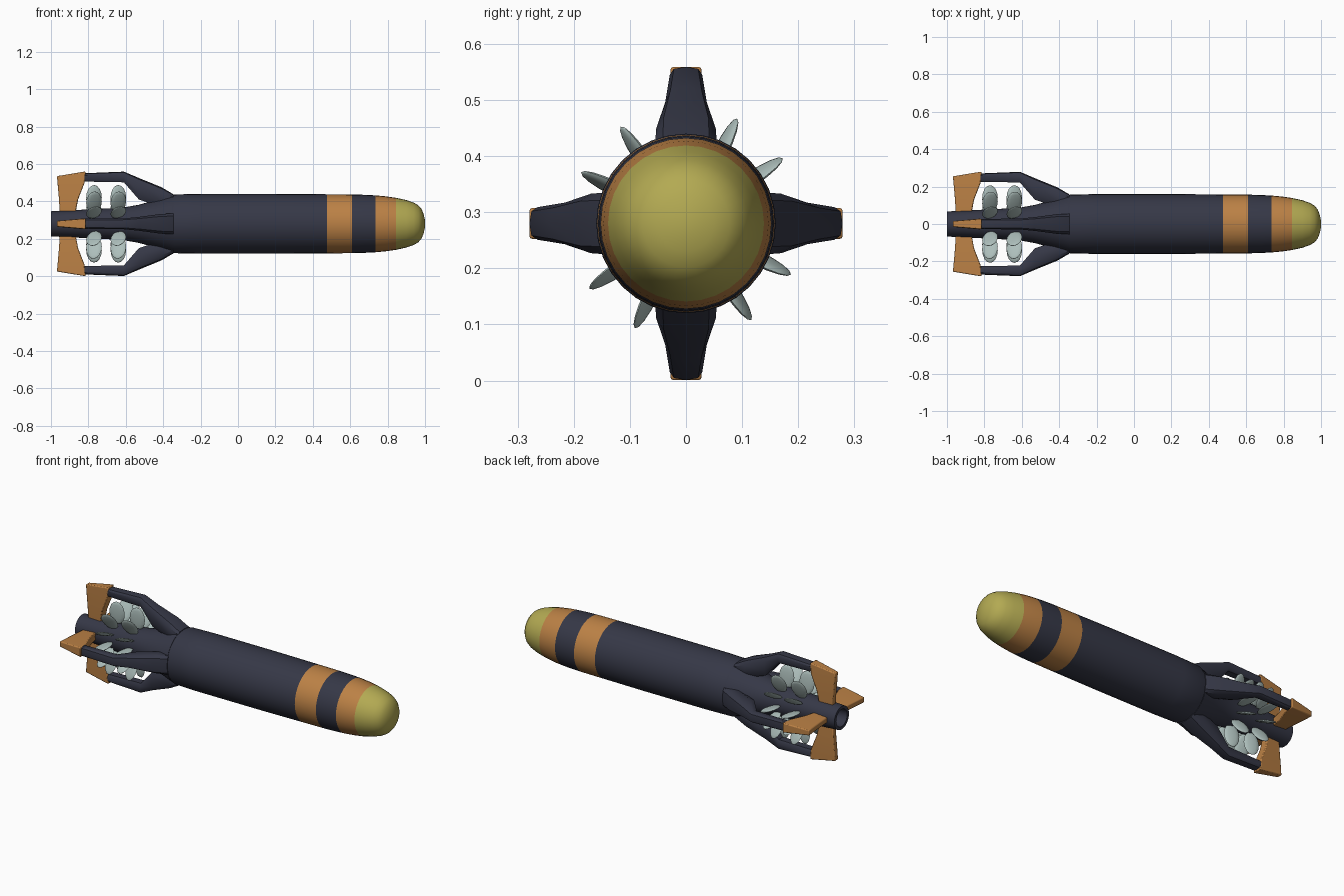
import bpy, bmesh
from math import sin, cos, pi, radians
from mathutils import Matrix, Vector

if "Cube" in bpy.data.objects:
    bpy.data.objects.remove(bpy.data.objects["Cube"])

CZ = 0.28  # height of the long axis


def material(name, rgb):
    m = bpy.data.materials.new(name)
    m.diffuse_color = (*rgb, 1)
    m.use_nodes = True
    m.node_tree.nodes["Principled BSDF"].inputs["Base Color"].default_value = m.diffuse_color
    return m


DARK = material("dark_navy", (0.036, 0.039, 0.062))
ORANGE = material("orange", (0.50, 0.22, 0.06))
YELLOW = material("yellow", (0.45, 0.40, 0.085))
PALE = material("pale_metal", (0.42, 0.52, 0.50))


def make(name, bm, mat, angle=30):
    bmesh.ops.recalc_face_normals(bm, faces=bm.faces)
    me = bpy.data.meshes.new(name)
    bm.to_mesh(me)
    bm.free()
    me.materials.append(mat)
    ob = bpy.data.objects.new(name, me)
    bpy.context.collection.objects.link(ob)
    bpy.ops.object.select_all(action='DESELECT')
    ob.select_set(True)
    bpy.context.view_layer.objects.active = ob
    bpy.ops.object.shade_smooth_by_angle(angle=radians(angle))
    return ob


def loft(bm, rings, cap=True):
    loops = [[bm.verts.new(p) for p in r] for r in rings]
    for a, b in zip(loops, loops[1:]):
        for i in range(len(a)):
            j = (i + 1) % len(a)
            bm.faces.new((a[i], a[j], b[j], b[i]))
    if cap:
        bm.faces.new(loops[0])
        bm.faces.new(loops[-1])


def lathe(name, profile, mat, n=32):
    bm = bmesh.new()
    loft(bm, [[(x, r * cos(2 * pi * i / n), CZ + r * sin(2 * pi * i / n))
               for i in range(n)] for x, r in profile], cap=False)
    bmesh.ops.holes_fill(bm, edges=[e for e in bm.edges if e.is_boundary], sides=0)
    return make(name, bm, mat)


def around(angle, pts):
    """Turn (x, y, radius) points about the long axis."""
    rot = Matrix.Translation((0, 0, CZ)) @ Matrix.Rotation(angle, 4, 'X')
    return [rot @ Vector(p) for p in pts]


# Hull, painted bands and nose
lathe("hull", [(-0.35, 0.152), (-0.34, 0.157), (-0.2, 0.16), (0.2, 0.16), (0.475, 0.158)], DARK)
lathe("rear_band", [(0.475, 0.158), (0.61, 0.157)], ORANGE)
lathe("neck", [(0.61, 0.157), (0.68, 0.155), (0.735, 0.152)], DARK)
lathe("front_band", [(0.735, 0.152), (0.79, 0.147), (0.845, 0.139)], ORANGE)
lathe("nose", [(0.845, 0.139), (0.90, 0.127), (0.94, 0.113), (0.965, 0.098), (0.982, 0.078),
               (0.993, 0.05), (0.999, 0.022), (1.0, 0.005)], YELLOW)

# Tail cone with recessed outlet
lathe("tail_cone", [(-0.35, 0.154), (-0.44, 0.127), (-0.53, 0.102), (-0.62, 0.086),
                    (-0.82, 0.076), (-1.0, 0.067), (-1.0, 0.05), (-0.92, 0.045)], DARK)

# Struts: x, inner radius, outer radius, half width
STRUT = [(-0.345, 0.10, 0.158, 0.055), (-0.41, 0.09, 0.196, 0.053), (-0.53, 0.13, 0.245, 0.037),
         (-0.61, 0.222, 0.279, 0.029), (-0.83, 0.226, 0.27, 0.027)]
# Fins: radius, rear x, front x, half thickness rear, half thickness front
FIN = [(0.06, -0.953, -0.868, 0.015, 0.022), (0.13, -0.957, -0.855, 0.016, 0.026),
       (0.22, -0.965, -0.82, 0.016, 0.029), (0.268, -0.968, -0.815, 0.015, 0.028)]

for k, side in enumerate(("top", "left", "bottom", "right")):
    a = k * pi / 2
    bm = bmesh.new()
    rings = []
    for x, lo, hi, w in STRUT:
        c = (hi - lo) * 0.25
        rings.append(around(a, [(x, -w * .7, lo), (x, -w, lo + c), (x, -w, hi - c), (x, -w * .75, hi - c * .25),
                                (x, 0, hi), (x, w * .75, hi - c * .25), (x, w, hi - c), (x, w, lo + c),
                                (x, w * .7, lo)]))
    loft(bm, rings)
    make(side + "_strut", bm, DARK, 35)

    bm = bmesh.new()
    rings = []
    for i, (r, xr, xf, tr, tf) in enumerate(FIN):
        last = i == len(FIN) - 1
        r0, r1 = (0.255, 0.28) if last else (r, r)  # tip slopes down to the rear
        rings.append(around(a, [(xr, -tr, r0), (xf, -tf, r1), (xf, tf, r1), (xr, tr, r0)]))
    loft(bm, rings)
    fin = make(side + "_fin", bm, ORANGE)
    bev = fin.modifiers.new("soft_edges", 'BEVEL')
    bev.width, bev.segments = 0.005, 2

# Two propellers with rounded, nearly axial blades
for name, px, turn, pitch in (("front_propeller", -0.64, 4, 14), ("rear_propeller", -0.77, 4, 14)):
    bm = bmesh.new()
    for k in range(12):
        m = (Matrix.Translation((px, 0, CZ)) @ Matrix.Rotation(radians(turn + 30 * k), 4, 'X')
             @ Matrix.Translation((0, 0, 0.14)) @ Matrix.Rotation(radians(pitch), 4, 'Z')
             @ Matrix.Diagonal((0.043, 0.009, 0.068, 1)))
        bmesh.ops.create_uvsphere(bm, u_segments=12, v_segments=8, radius=1, matrix=m)
    make(name, bm, PALE, 60)
